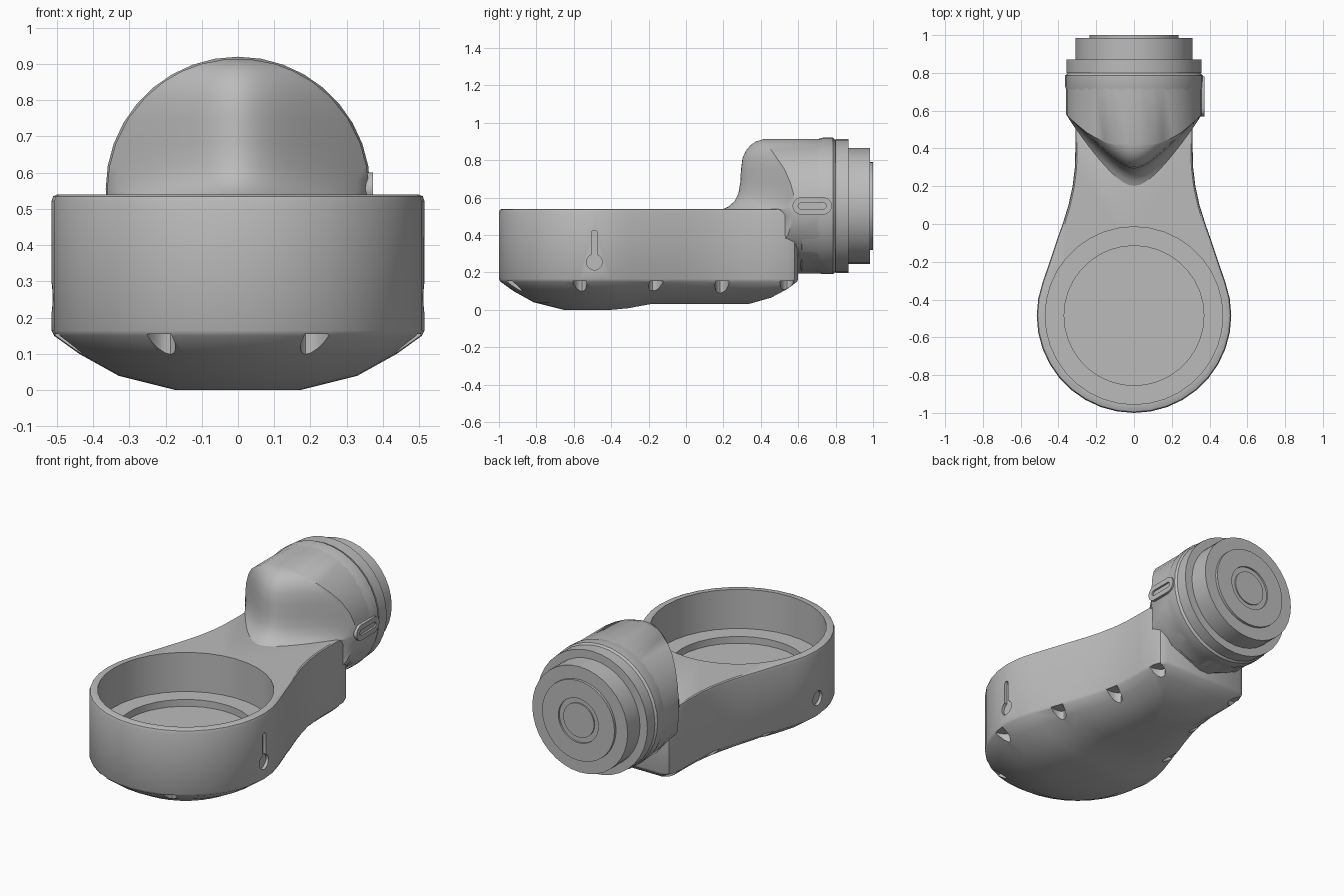
import bpy, bmesh, math
from mathutils import Matrix, Vector

if "Cube" in bpy.data.objects:
    bpy.data.objects.remove(bpy.data.objects["Cube"])

grey = bpy.data.materials.new("plain_grey")
grey.use_nodes = True
COLOUR = (0.5, 0.5, 0.5, 1)
grey.diffuse_color = COLOUR
grey.node_tree.nodes["Principled BSDF"].inputs["Base Color"].default_value = COLOUR

CUP_Y, CUP_R = -0.485, 0.515
HEAD_Z, HEAD_R = 0.555, 0.36


def finish(name, bm):
    bmesh.ops.remove_doubles(bm, verts=bm.verts, dist=0.0005)
    bmesh.ops.recalc_face_normals(bm, faces=bm.faces)
    mesh = bpy.data.meshes.new(name)
    bm.to_mesh(mesh)
    bm.free()
    mesh.materials.append(grey)
    obj = bpy.data.objects.new(name, mesh)
    bpy.context.collection.objects.link(obj)
    return obj


def activate(obj):
    bpy.ops.object.select_all(action='DESELECT')
    obj.select_set(True)
    bpy.context.view_layer.objects.active = obj


def smooth(obj, degrees=32):
    activate(obj)
    bpy.ops.object.shade_smooth_by_angle(angle=math.radians(degrees))


def loft(name, rings, cap_first=True, cap_last=True):
    """Skin a list of closed rings of equal length."""
    bm = bmesh.new()
    rows = [[bm.verts.new(p) for p in ring] for ring in rings]
    n = len(rows[0])
    for a, b in zip(rows, rows[1:]):
        for i in range(n):
            j = (i + 1) % n
            bm.faces.new((a[i], a[j], b[j], b[i]))
    if cap_first:
        bm.faces.new(rows[0])
    if cap_last:
        bm.faces.new(rows[-1])
    return finish(name, bm)


def revolve(name, profile, matrix, sides=36):
    """Turn (radius, height) points about z, then place with a matrix."""
    rings = [[matrix @ Vector((r * math.cos(a), r * math.sin(a), h))
              for a in (math.tau * i / sides for i in range(sides))]
             for r, h in profile]
    return loft(name, rings, False, False)


def cut(target, cutter):
    mod = target.modifiers.new("cut", 'BOOLEAN')
    mod.operation = 'DIFFERENCE'
    mod.solver = 'EXACT'
    mod.object = cutter
    cutter.hide_render = True
    activate(target)
    bpy.ops.object.modifier_apply(modifier="cut")
    bpy.data.objects.remove(cutter)


def stadium(name, x0, x1, y, z, half_y, half_z):
    """Rounded bar lying in the yz plane, from x0 to x1."""
    r = min(half_y, half_z)
    pts = []
    for i in range(24):
        a = math.tau * (i + 0.5) / 24
        c, s = math.cos(a), math.sin(a)
        pts.append((y + r * c + math.copysign(half_y - r, c),
                    z + r * s + math.copysign(half_z - r, s)))
    return loft(name, [[(x, p, q) for p, q in pts] for x in (x0, x1)])


# Teardrop outline of the body
half = []
for deg in range(-80, 21, 10):
    a = math.radians(deg)
    half.append((CUP_R * math.cos(a), CUP_Y + CUP_R * math.sin(a)))
half += [(0.443, -0.19), (0.41, -0.09), (0.378, 0), (0.347, 0.1), (0.325, 0.2),
         (0.313, 0.3), (0.31, 0.42), (0.31, 0.54), (0.295, 0.58), (0.26, 0.6)]
outline = [(0, CUP_Y - CUP_R)] + half + [(0, 0.6)] + [(-x, y) for x, y in reversed(half)]


def body_ring(scale, z, lift=0.0):
    """Outline drawn in towards the spine; the neck side is lifted."""
    ring = []
    for x, y in outline:
        spine = min(max(y, CUP_Y), 0.2)
        yy = spine + (y - spine) * scale
        rise = lift * min(max((yy + 0.35) / 0.15, 0), 1)
        ring.append((x * scale, yy, z + rise))
    return ring


body = loft("body", [
    body_ring(0, 0, 0.03), body_ring(0.33, 0, 0.03), body_ring(0.64, 0.04, 0.025),
    body_ring(0.85, 0.1, 0.01), body_ring(0.985, 0.15), body_ring(1, 0.165),
    body_ring(1, 0.52), body_ring(0.99, 0.535), body_ring(0.97, 0.54)], cap_first=False)

# Stepped round well in the top
cut(body, revolve("well_cutter", [(0, 0.27), (0.37, 0.27), (0.37, 0.31), (0.47, 0.31),
                                  (0.47, 0.7), (0, 0.7)],
                  Matrix.Translation((0, CUP_Y, 0))))

# Notches along the lower edge
notches = [(0.22, -0.95, -65), (0.508, -0.57, -10), (0.432, -0.155, 18),
           (0.326, 0.195, 10), (0.31, 0.54, 0)]
for side in (1, -1):
    for x, y, deg in notches:
        turn = math.radians(deg if side > 0 else 180 - deg)
        place = (Matrix.Translation((side * x, y, 0)) @ Matrix.Rotation(turn, 4, 'Z')
                 @ Matrix.Diagonal((2.1, 1, 1, 1)))
        cut(body, revolve("notch_cutter", [(0, -0.1), (0.038, -0.1), (0.038, 0.155),
                                           (0, 0.155)], place, 16))

# Keyhole on the left, plain round hole on the right
cut(body, stadium("hole_cutter", 0.495, 0.6, -0.49, 0.255, 0.042, 0.042))
cut(body, stadium("slot_cutter", 0.495, 0.6, -0.49, 0.345, 0.016, 0.08))
cut(body, stadium("hole_cutter", -0.6, -0.495, -0.49, 0.255, 0.042, 0.042))
smooth(body)

# Wedge-nosed hood that rises from the neck
ease = [(0.195, 0), (0.28, 0), (0.4, 0), (0.5, 0), (0.535, -0.1), (0.55, -0.065),
        (0.58, -0.03), (0.62, -0.01), (0.68, 0), (0.75, 0.004), (0.81, 0.012),
        (0.85, 0.03), (0.88, 0.055), (0.9, 0.085), (0.914, 0.13)]
rings = []
for z, shift in ease:
    width = math.sqrt(max(HEAD_R ** 2 - (z - HEAD_Z) ** 2, 0.0009))
    ring = []
    for i in range(25):
        x = width * (i / 12 - 1)
        nose = 0.19 + math.hypot(1.05 * x, 0.1)
        fade = max(0, 1 - (x / 0.36) ** 2) if shift < 0 else 1
        ring.append((x, nose + shift * fade, z))
    rings.append(ring + [(width, 0.77, z), (-width, 0.77, z)])
smooth(loft("hood", rings), 40)

# Round head, collar and stepped end cap, turned about the y axis
along_y = Matrix.Translation((0, 0, HEAD_Z)) @ Matrix.Rotation(-math.pi / 2, 4, 'X')
smooth(revolve("head_barrel", [(0, 0.6), (0.33, 0.6), (0.355, 0.62), (0.356, 0.7),
                               (0.365, 0.73), (0.365, 0.785), (0.35, 0.8), (0, 0.8)], along_y))
smooth(revolve("collar", [(0, 0.79), (0.358, 0.8), (0.358, 0.87), (0, 0.87)], along_y))
smooth(revolve("end_cap", [(0, 0.86), (0.31, 0.86), (0.31, 0.985), (0.235, 0.985),
                           (0.235, 1), (0.13, 1), (0.13, 0.99), (0.1, 0.99),
                           (0.1, 0.997), (0, 0.997)], along_y))

# Slotted side button
button = stadium("side_button", 0.32, 0.373, 0.675, HEAD_Z, 0.105, 0.046)
cut(button, stadium("button_cutter", 0.362, 0.4, 0.675, HEAD_Z, 0.075, 0.016))
smooth(button)
